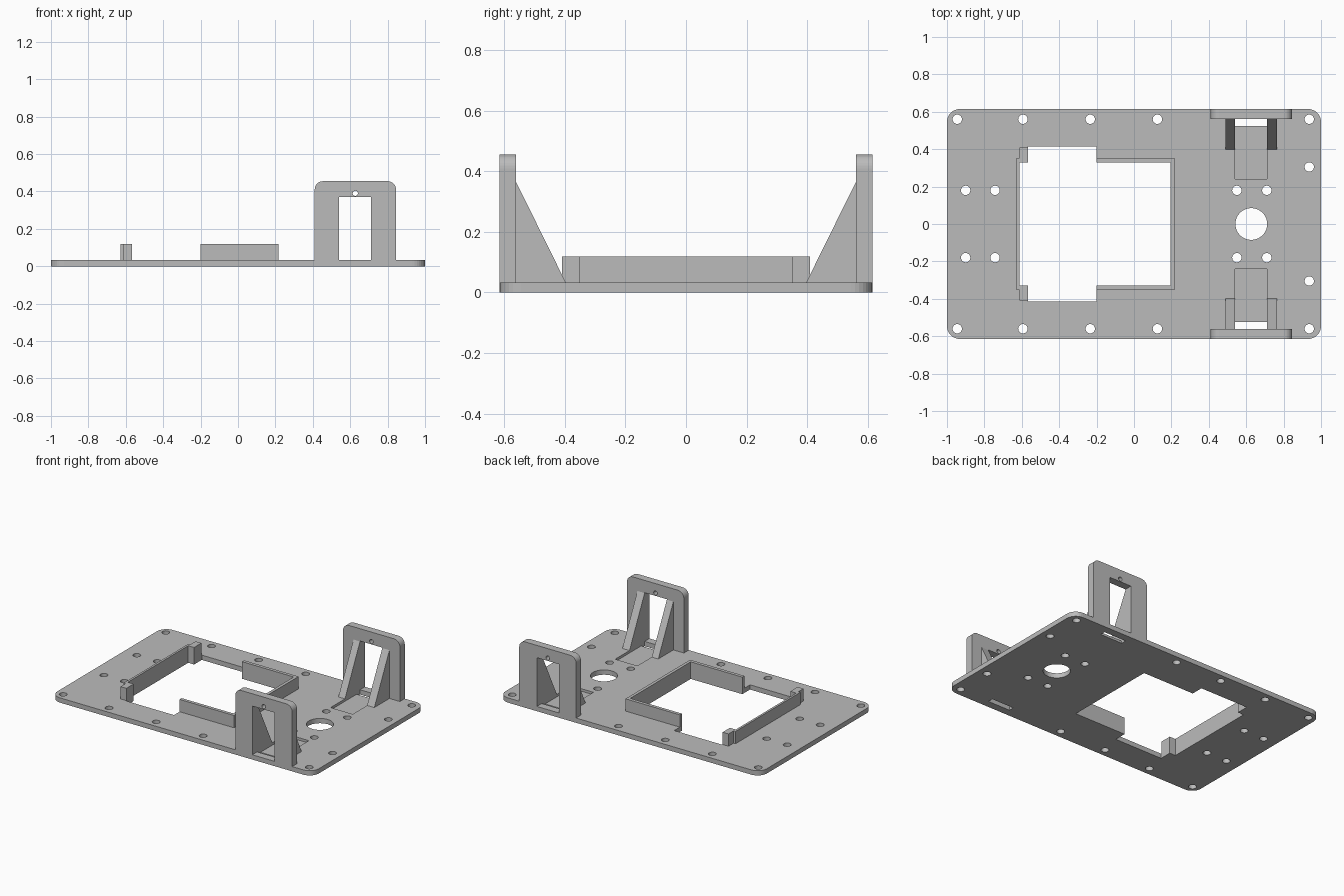
import bpy, bmesh, math
from mathutils import Vector

if "Cube" in bpy.data.objects:
    bpy.data.objects.remove(bpy.data.objects["Cube"], do_unlink=True)

grey = bpy.data.materials.new("plain grey")
grey.use_nodes = True
COLOR = (0.5, 0.5, 0.5, 1)
grey.diffuse_color = COLOR
grey.node_tree.nodes["Principled BSDF"].inputs["Base Color"].default_value = COLOR

T = 0.033          # plate thickness
CX = 0.627         # centre line of the two uprights
AXES = {"x": lambda a, b, h: (h, a, b),
        "y": lambda a, b, h: (a, h, b),
        "z": lambda a, b, h: (a, b, h)}


def add_prism(bm, outline, lo, hi, axis="z"):
    """Extrude a 2D outline along an axis."""
    place = AXES[axis]
    face = bm.faces.new([bm.verts.new(place(a, b, lo)) for a, b in outline])
    new = bmesh.ops.extrude_face_region(bm, geom=[face])["geom"]
    verts = [g for g in new if isinstance(g, bmesh.types.BMVert)]
    bmesh.ops.translate(bm, verts=verts, vec=Vector(place(0, 0, hi - lo)))


def make(name, prisms):
    bm = bmesh.new()
    for p in prisms:
        add_prism(bm, *p)
    bmesh.ops.recalc_face_normals(bm, faces=bm.faces)
    mesh = bpy.data.meshes.new(name)
    bm.to_mesh(mesh)
    bm.free()
    mesh.materials.append(grey)
    obj = bpy.data.objects.new(name, mesh)
    bpy.context.collection.objects.link(obj)
    return obj


def cut(obj, prisms):
    """Subtract prisms from an object and bake the result."""
    for p in prisms:
        cutter = make("cutter", [p])
        cutter.hide_render = True
        mod = obj.modifiers.new("cut", "BOOLEAN")
        mod.operation, mod.solver, mod.object = "DIFFERENCE", "EXACT", cutter
        deps = bpy.context.evaluated_depsgraph_get()
        baked = bpy.data.meshes.new_from_object(obj.evaluated_get(deps))
        obj.modifiers.clear()
        obj.data = baked
        bpy.data.objects.remove(cutter, do_unlink=True)


def rect(x0, x1, y0, y1):
    return [(x0, y0), (x1, y0), (x1, y1), (x0, y1)]


def arc(cx, cy, r, start, end, n):
    return [(cx + r * math.cos(math.radians(start + (end - start) * i / n)),
             cy + r * math.sin(math.radians(start + (end - start) * i / n)))
            for i in range(n + 1)]


def circle(cx, cy, r, n=24):
    return arc(cx, cy, r, 0, 360, n)[:-1]


def mirrored(y0, y1, s):
    return sorted((y0 * s, y1 * s))


# Base plate with rounded corners
R, W, D = 0.07, 1.0, 0.615
corners = [(1, 1, 0), (-1, 1, 90), (-1, -1, 180), (1, -1, 270)]
outline = []
for sx, sy, a in corners:
    outline += arc(sx * (W - R), sy * (D - R), R, a, a + 90, 8)
plate = make("base_plate", [(outline, 0, T)])

# Stepped central opening, large round hole and screw holes
opening = [(-0.612, -0.33), (-0.567, -0.33), (-0.567, -0.414), (-0.2, -0.414),
           (-0.2, -0.33), (0.195, -0.33)]
opening += [(x, -y) for x, y in reversed(opening)]
cuts = [(opening, -0.1, 0.1), (circle(CX, 0, 0.085, 40), -0.1, 0.1)]
rows = {0.56: (-0.945, -0.594, -0.234, 0.125, 0.937),
        0.305: (0.937,),
        0.18: (-0.9, -0.743, 0.55, 0.71)}
for s in (1, -1):
    for y, xs in rows.items():
        cuts += [(circle(x, y * s, 0.025), -0.1, 0.1) for x in xs]
    # Shallow pocket and through slot beside each upright
    cuts.append((rect(0.54, 0.71, *mirrored(0.24, 0.562, s)), 0.016, 0.1))
    cuts.append((rect(0.54, 0.71, *mirrored(0.525, 0.562, s)), -0.1, 0.1))
cut(plate, cuts)

# Low retaining walls around the opening
H = 0.118
bracket = [(-0.2, -0.353), (0.216, -0.353), (0.216, 0.353), (-0.2, 0.353),
           (-0.2, 0.33), (0.195, 0.33), (0.195, -0.33), (-0.2, -0.33)]
make("bracket_wall", [(bracket, T, H)])
clip = [(-0.627, -0.353), (-0.612, -0.353), (-0.612, -0.41), (-0.567, -0.41),
        (-0.567, -0.33), (-0.612, -0.33)]
clip += [(x, -y) for x, y in reversed(clip)]
make("clip_wall", [(clip, T, H)])

# Uprights with a window, pin hole and sloping ribs
TOP, R2, X0, X1 = 0.455, 0.045, 0.41, 0.845
arch = [(X0, T), (0.54, T), (0.54, 0.37), (0.71, 0.37), (0.71, T), (X1, T)]
arch += arc(X1 - R2, TOP - R2, R2, 0, 90, 8)
arch += arc(X0 + R2, TOP - R2, R2, 90, 180, 8)
for s, side in ((1, "back"), (-1, "front")):
    lo, hi = mirrored(0.562, D, s)
    upright = make(side + "_upright", [(arch, lo, hi, "y")])
    cut(upright, [(circle(CX, 0.39, 0.014, 16), lo - 0.1, hi + 0.1, "y")])
    rib = [(0.562 * s, T), (0.397 * s, T), (0.562 * s, 0.367)]
    make(side + "_ribs", [(rib, 0.49, 0.54, "x"), (rib, 0.71, 0.765, "x")])
